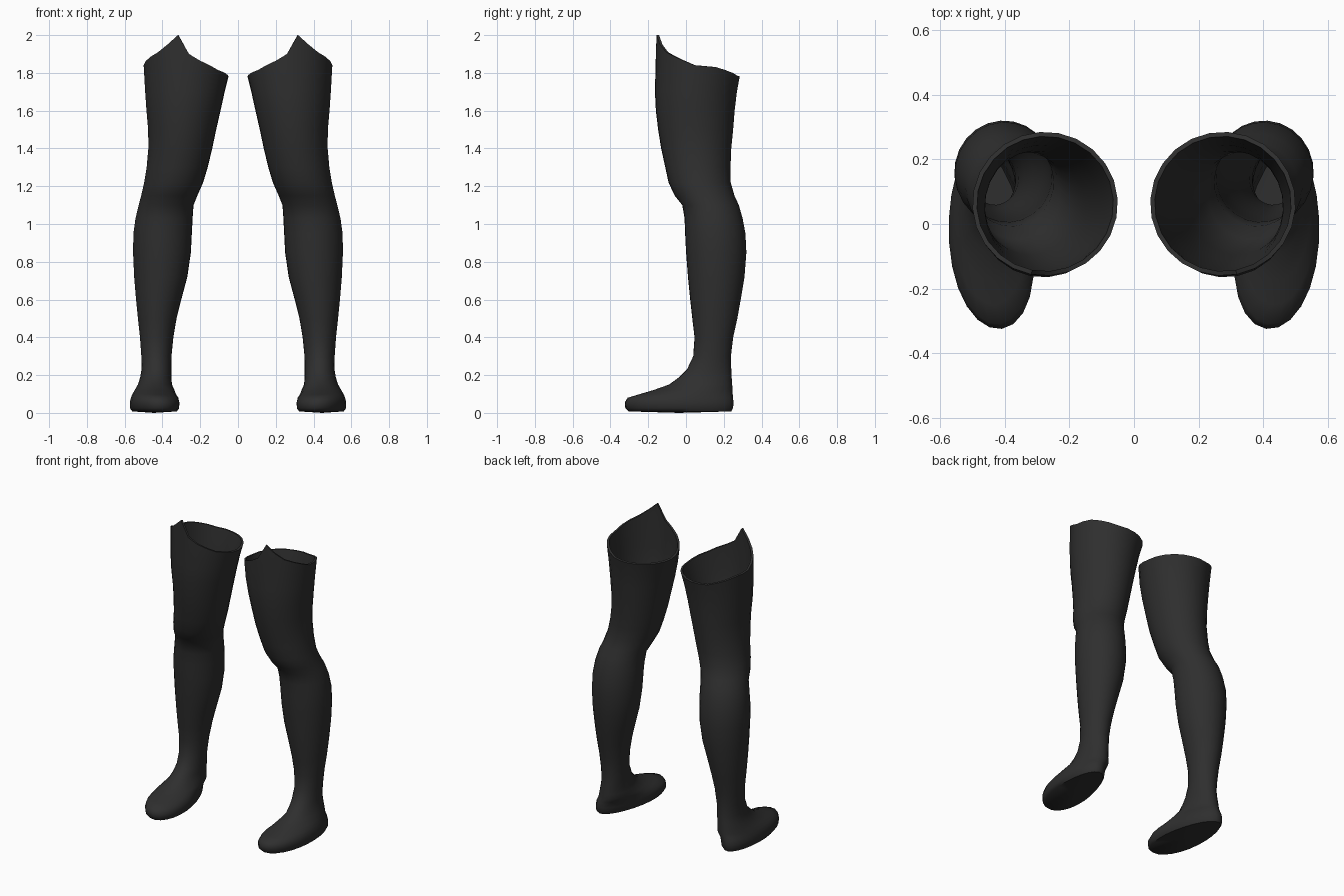
import bpy, bmesh
from math import sin, cos, radians

cube = bpy.data.objects.get("Cube")
if cube:
    bpy.data.objects.remove(cube)

mat = bpy.data.materials.new("charcoal fabric")
mat.use_nodes = True
COLOUR = (0.028, 0.028, 0.028, 1)
mat.diffuse_color = COLOUR
bsdf = mat.node_tree.nodes["Principled BSDF"]
bsdf.inputs["Base Color"].default_value = COLOUR
bsdf.inputs["Roughness"].default_value = 0.8

SIDES = 24
PEAK = 11  # direction of the rim's point, degrees outward from the front

# Cross-sections: height, inner x, outer x, front y, back y, forefoot widening
RINGS = [
    (0.008, .33, .56, -.305, .24, .14),
    (0.025, .318, .572, -.322, .25, .14),
    (0.055, .316, .573, -.325, .252, .13),
    (0.08, .32, .568, -.31, .25, .10),
    (0.098, .328, .56, -.25, .248, .04),
    (0.12, .336, .548, -.175, .247, -.04),
    (0.15, .35, .53, -.09, .245, -.08),
    (0.19, .353, .518, -.035, .242, -.04),
    (0.23, .353, .511, .005, .24, 0),
    (0.3, .352, .512, .038, .238, 0),
    (0.4, .342, .519, .045, .25, 0),
    (0.5, .325, .53, .033, .272, 0),
    (0.6, .3, .54, .022, .29, 0),
    (0.72, .268, .55, .01, .31, 0),
    (0.85, .249, .556, 0, .32, 0),
    (0.95, .244, .554, -.005, .315, 0),
    (1.03, .24, .543, -.008, .3, 0),
    (1.1, .235, .526, -.02, .28, 0),
    (1.15, .215, .513, -.06, .257, 0),
    (1.22, .184, .497, -.093, .237, 0),
    (1.3, .16, .484, -.11, .236, 0),
    (1.4, .136, .475, -.132, .24, 0),
    (1.5, .115, .476, -.148, .25, 0),
    (1.6, .092, .485, -.16, .258, 0),
    (1.7, .07, .492, -.165, .27, 0),
]
RIM = (None, .05, .5, -.16, .285, 0)
# Rim height by angle outward from the peak
RIM_HEIGHTS = [(-180, 1.78), (-100, 1.78), (-60, 1.815), (-30, 1.865), (-15, 1.9), (0, 2),
               (15, 1.95), (30, 1.91), (75, 1.84), (105, 1.83), (150, 1.785), (180, 1.78)]


def rim_height(a):
    a = (a + 180) % 360 - 180
    for (a0, h0), (a1, h1) in zip(RIM_HEIGHTS, RIM_HEIGHTS[1:]):
        if a <= a1:
            return h0 + (h1 - h0) * (a - a0) / (a1 - a0)


def ring(bm, section, side):
    z, x0, x1, y0, y1, widen = section
    verts = []
    for i in range(SIDES):
        turn = i * 360 / SIDES
        t = radians(turn + PEAK)
        half = (x1 - x0) / 2 * (1 + widen * cos(t))
        # The forefoot bends slightly towards the inside
        x = (x0 + x1) / 2 + half * sin(t) - 0.2 * max(widen, 0) * cos(t)
        y = (y0 + y1) / 2 - (y1 - y0) / 2 * cos(t)
        verts.append(bm.verts.new((side * x, y, rim_height(turn) if z is None else z)))
    return verts


def stocking(name, side):
    bm = bmesh.new()
    loops = [ring(bm, s, side) for s in RINGS + [RIM]]
    for low, high in zip(loops, loops[1:]):
        for i in range(SIDES):
            j = (i + 1) % SIDES
            bm.faces.new((low[i], low[j], high[j], high[i]))
    # Sole, slightly domed down to the ground
    sole = bm.faces.new(loops[0][::-1])
    centre = bmesh.ops.poke(bm, faces=[sole])["verts"][0]
    centre.co.z = 0
    bmesh.ops.recalc_face_normals(bm, faces=bm.faces)
    if sum(f.normal.x * (f.calc_center_median().x - side * .4) for f in bm.faces) < 0:
        bmesh.ops.reverse_faces(bm, faces=bm.faces)
    mesh = bpy.data.meshes.new(name)
    bm.to_mesh(mesh)
    bm.free()
    mesh.materials.append(mat)
    ob = bpy.data.objects.new(name, mesh)
    bpy.context.collection.objects.link(ob)
    # Thin fabric wall, open at the top
    wall = ob.modifiers.new("wall", "SOLIDIFY")
    wall.thickness = 0.014
    wall.offset = -1
    bpy.ops.object.select_all(action="DESELECT")
    ob.select_set(True)
    bpy.context.view_layer.objects.active = ob
    bpy.ops.object.modifier_apply(modifier="wall")
    bpy.ops.object.shade_smooth_by_angle(angle=radians(50))


stocking("left_stocking", 1)
stocking("right_stocking", -1)
